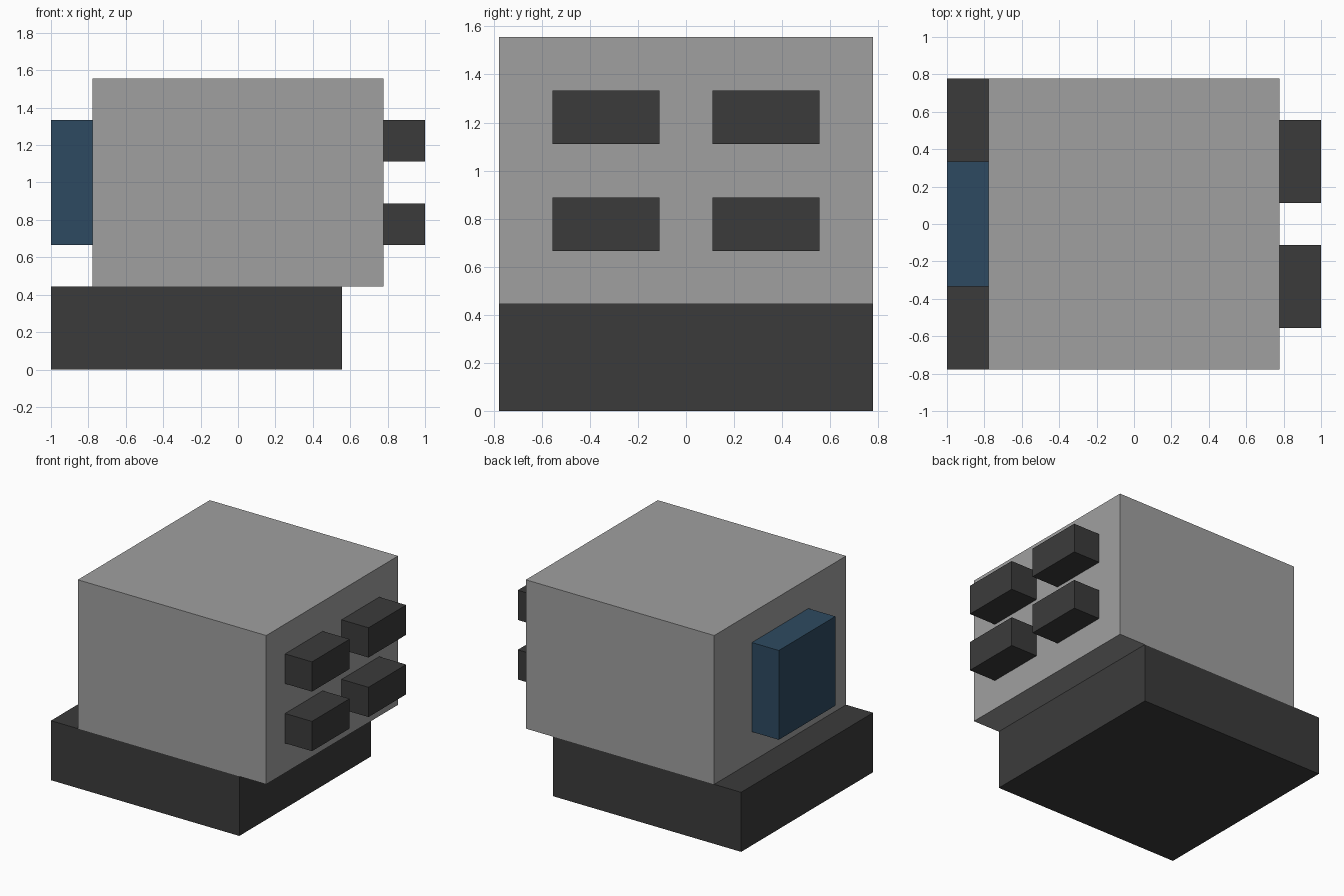
import bpy

cube = bpy.data.objects.get("Cube")
if cube:
    bpy.data.objects.remove(cube, do_unlink=True)

U = 1 / 9  # grid module all parts snap to


def material(name, rgb):
    m = bpy.data.materials.new(name)
    m.use_nodes = True
    m.diffuse_color = (*rgb, 1)
    bsdf = m.node_tree.nodes["Principled BSDF"]
    bsdf.inputs["Base Color"].default_value = (*rgb, 1)
    bsdf.inputs["Roughness"].default_value = 0.8
    return m


def box(name, x, y, z, mat):
    """Box from (min, max) ranges given in grid modules."""
    spans = (x, y, z)
    bpy.ops.mesh.primitive_cube_add(size=1, location=[(a + b) / 2 * U for a, b in spans])
    ob = bpy.context.object
    ob.name = name
    ob.scale = [(b - a) * U for a, b in spans]
    bpy.ops.object.transform_apply(location=False, rotation=False, scale=True)
    ob.data.materials.append(mat)
    return ob


grey = material("light grey", (0.352, 0.352, 0.352))
dark = material("dark grey", (0.044, 0.044, 0.044))
blue = material("dark blue", (0.027, 0.068, 0.119))

# Base slab, shifted toward -x, with the main body on top
box("base", (-9, 5), (-7, 7), (0, 4), dark)
box("body", (-7, 7), (-7, 7), (4, 14), grey)

# Blue block on the -x side
box("side_panel", (-9, -7), (-3, 3), (6, 12), blue)

# Two by two grid of blocks on the +x side
for row, z in (("lower", 6), ("upper", 10)):
    for side, y in (("front", -5), ("back", 1)):
        box(f"{row}_{side}_block", (7, 9), (y, y + 4), (z, z + 2), dark)
